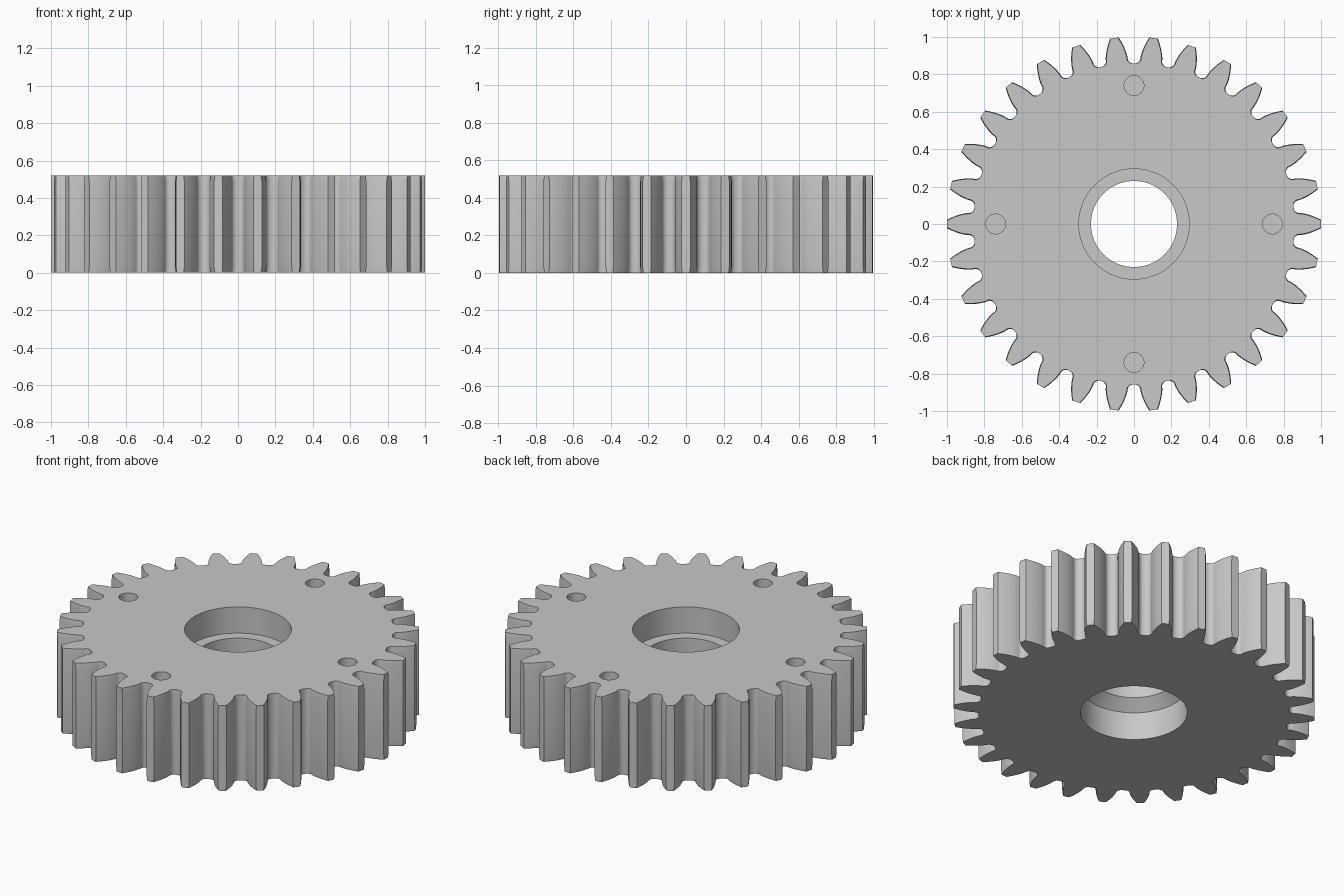
import bpy, bmesh, math

cube = bpy.data.objects.get("Cube")
if cube:
    bpy.data.objects.remove(cube)

TEETH, HEIGHT = 30, 0.52
MODULE = 1 / 16
PITCH_R = MODULE * TEETH / 2
BASE_R = PITCH_R * math.cos(math.radians(20))

steel = bpy.data.materials.new("plain grey")
steel.use_nodes = True
GREY = (0.58, 0.58, 0.58, 1)
steel.diffuse_color = GREY
steel.node_tree.nodes["Principled BSDF"].inputs["Base Color"].default_value = GREY


def involute(r):
    a = math.acos(min(1, BASE_R / r))
    return math.tan(a) - a


def half_angle(r):
    """Half the angle covered by a tooth at radius r."""
    return math.pi / (2 * TEETH) + involute(PITCH_R / 1.0) - involute(r)


def gear_outline(inset):
    # root fillet followed by the involute flank, as (radius, half angle)
    flank = [(0.858, 0.096), (0.861, 0.084), (0.868, 0.074), (0.876, 0.068)]
    for i in range(7):
        r = BASE_R + (1 - BASE_R) * i / 6
        flank.append((r, half_angle(r)))
    pts = []
    for t in range(TEETH):
        mid = t * math.tau / TEETH
        side = [(r, h - inset / r) for r, h in flank]
        polar = [(r, mid - h) for r, h in side]
        polar += [(r, mid + h) for r, h in reversed(side)]
        pts += [(r * math.cos(a), r * math.sin(a)) for r, a in polar]
    return pts


def circle(r, n, cx=0, cy=0):
    return [(cx + r * math.cos(i * math.tau / n), cy + r * math.sin(i * math.tau / n))
            for i in range(n)]


bm = bmesh.new()


def ring(points, z):
    return [bm.verts.new((x, y, z)) for x, y in points]


def skin(rings):
    """Join successive rings with quads."""
    for a, b in zip(rings, rings[1:]):
        n = len(a)
        for i in range(n):
            j = (i + 1) % n
            bm.faces.new((a[i], a[j], b[j], b[i]))


def cap(loops):
    """Fill a flat face bounded by an outer loop and hole loops."""
    edges = []
    for loop in loops:
        for i, v in enumerate(loop):
            edges.append(bm.edges.get((v, loop[(i + 1) % len(loop)])))
    bmesh.ops.triangle_fill(bm, use_beauty=True, edges=edges)


# Toothed rim, with flanks eased slightly at both ends
full, eased = gear_outline(0), gear_outline(0.004)
rim = [ring(eased, 0), ring(full, 0.03), ring(full, HEIGHT - 0.03), ring(eased, HEIGHT)]
skin(rim)

# Stepped bore: lower counterbore, cone, narrow neck, upper counterbore
profile = [(0.295, 0), (0.295, 0.17), (0.23, 0.23), (0.23, 0.36), (0.295, 0.36), (0.295, HEIGHT)]
bore = [ring(circle(r, 96), z) for r, z in profile]
skin(bore)

# Four blind holes in the upper face
hole_tops = []
for k in range(4):
    a = k * math.pi / 2
    pts = circle(0.053, 32, 0.74 * math.cos(a), 0.74 * math.sin(a))
    floor, top = ring(pts, 0.2), ring(pts, HEIGHT)
    skin([floor, top])
    bm.faces.new(floor)
    hole_tops.append(top)

# End faces
cap([rim[0], bore[0]])
cap([rim[-1], bore[-1]] + hole_tops)
bmesh.ops.recalc_face_normals(bm, faces=bm.faces)

mesh = bpy.data.meshes.new("gear_wheel")
bm.to_mesh(mesh)
bm.free()
mesh.materials.append(steel)
gear = bpy.data.objects.new("gear_wheel", mesh)
bpy.context.collection.objects.link(gear)

for o in bpy.context.selected_objects:
    o.select_set(False)
gear.select_set(True)
bpy.context.view_layer.objects.active = gear
bpy.ops.object.shade_smooth_by_angle(angle=math.radians(30))
